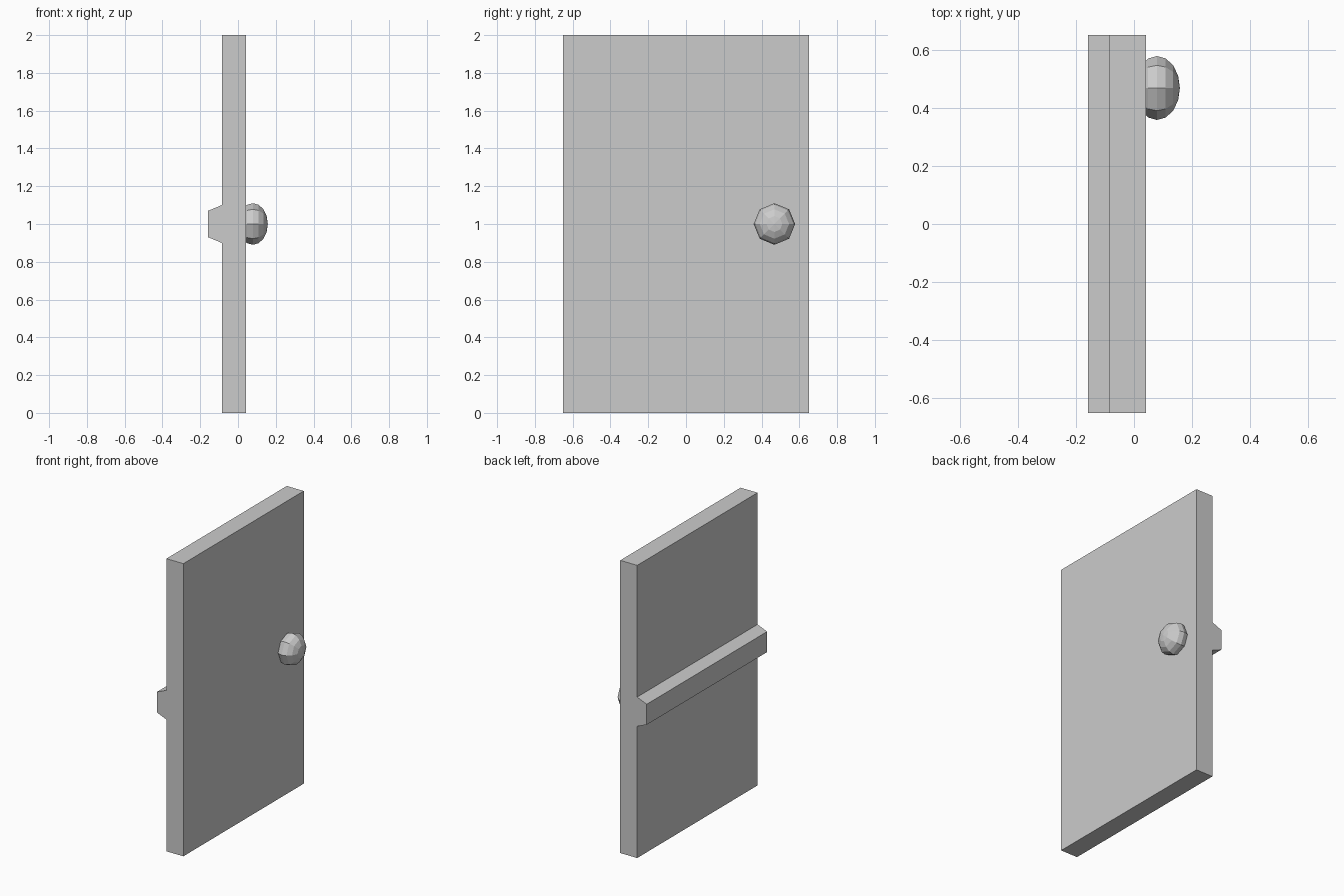
import bpy, bmesh
from math import pi
from mathutils import Matrix

if "Cube" in bpy.data.objects:
    bpy.data.objects.remove(bpy.data.objects["Cube"])


def make_object(name, bm):
    bmesh.ops.recalc_face_normals(bm, faces=bm.faces)
    mesh = bpy.data.meshes.new(name)
    bm.to_mesh(mesh)
    bm.free()
    obj = bpy.data.objects.new(name, mesh)
    bpy.context.collection.objects.link(obj)
    return obj


# Door slab with tapered cross bar: one x-z profile extruded along y
profile = [(0.042, 0), (0.042, 2), (-0.086, 2), (-0.086, 1.10),
           (-0.158, 1.07), (-0.158, 0.93), (-0.086, 0.90), (-0.086, 0)]
half_width = 0.65
bm = bmesh.new()
face = bm.faces.new([bm.verts.new((x, -half_width, z)) for x, z in profile])
side = bmesh.ops.extrude_face_region(bm, geom=[face])
bmesh.ops.translate(bm, vec=(0, 2 * half_width, 0),
                    verts=[g for g in side["geom"] if isinstance(g, bmesh.types.BMVert)])
make_object("door_panel", bm)

# Flattened low-poly knob, its poles along x
bm = bmesh.new()
placement = (Matrix.Translation((0.079, 0.468, 1.0))
             @ Matrix.Diagonal((0.079, 0.11, 0.11, 1))
             @ Matrix.Rotation(pi / 2, 4, 'Y'))
bmesh.ops.create_uvsphere(bm, u_segments=8, v_segments=8, radius=1, matrix=placement)
make_object("door_knob", bm)
